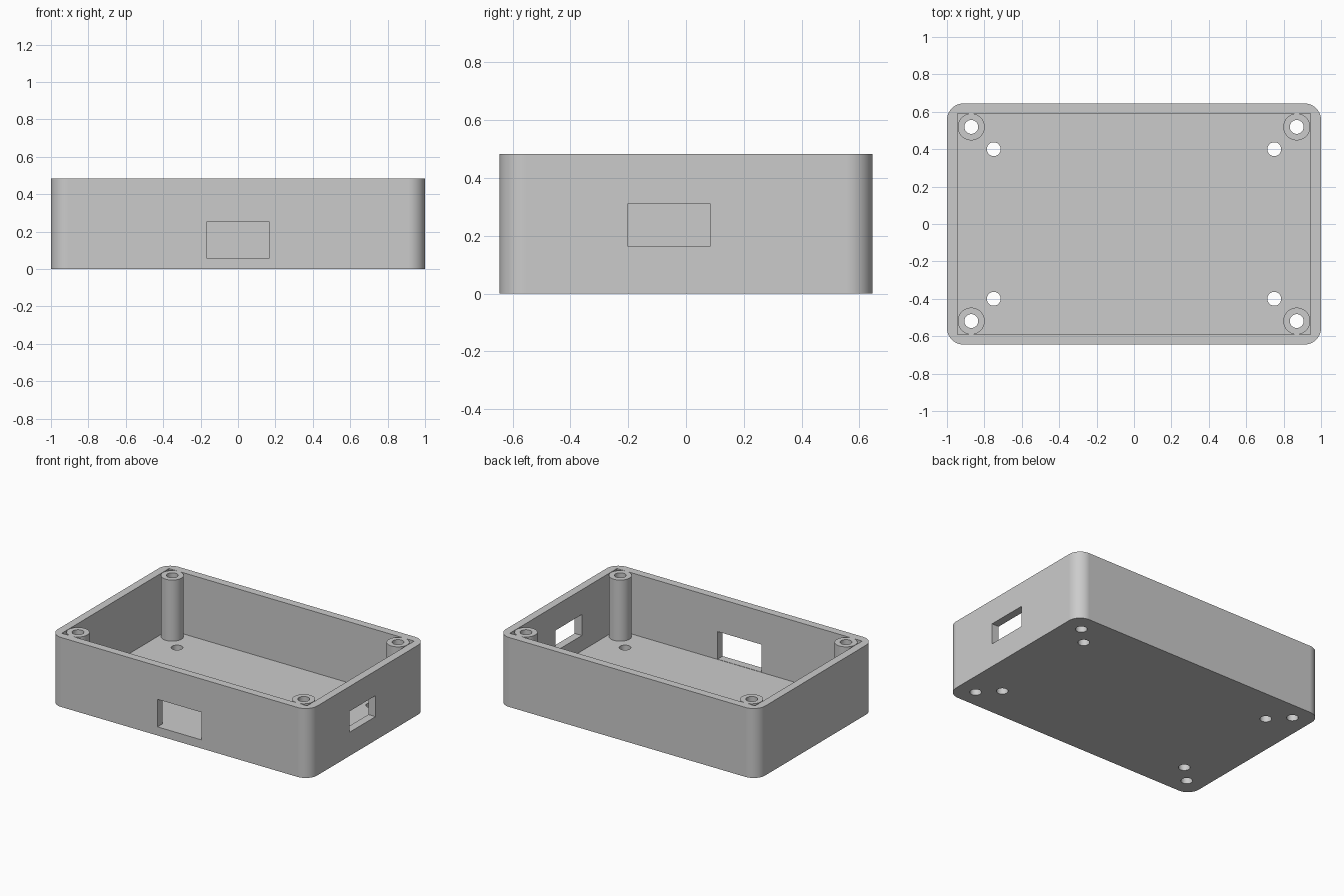
import bpy
import bmesh
import math

cube = bpy.data.objects.get("Cube")
if cube:
    bpy.data.objects.remove(cube, do_unlink=True)

# Overall sizes
HALF_X, HALF_Y, HEIGHT = 1.0, 0.645, 0.484
WALL, FLOOR, CORNER = 0.055, 0.058, 0.09
POST_X, POST_Y, POST_R = 0.87, 0.519, 0.072
MOUNT_X, MOUNT_Y, HOLE_R = 0.75, 0.40, 0.037

grey = bpy.data.materials.new("plain grey plastic")
grey.use_nodes = True
colour = (0.6, 0.6, 0.6, 1.0)
grey.diffuse_color = colour
grey.node_tree.nodes["Principled BSDF"].inputs["Base Color"].default_value = colour


def prism(name, outline, z0, z1):
    """Extrude a closed xy outline between two heights."""
    bm = bmesh.new()
    base = bm.faces.new([bm.verts.new((x, y, z0)) for x, y in outline])
    top = bmesh.ops.extrude_face_region(bm, geom=[base])
    verts = [v for v in top["geom"] if isinstance(v, bmesh.types.BMVert)]
    bmesh.ops.translate(bm, verts=verts, vec=(0, 0, z1 - z0))
    bmesh.ops.recalc_face_normals(bm, faces=bm.faces)
    mesh = bpy.data.meshes.new(name)
    bm.to_mesh(mesh)
    bm.free()
    mesh.materials.append(grey)
    obj = bpy.data.objects.new(name, mesh)
    bpy.context.collection.objects.link(obj)
    return obj


def box(name, x0, x1, y0, y1, z0, z1):
    return prism(name, [(x0, y0), (x1, y0), (x1, y1), (x0, y1)], z0, z1)


def cylinder(name, x, y, r, z0, z1, sides=48):
    turn = [2 * math.pi * i / sides for i in range(sides)]
    return prism(name, [(x + r * math.cos(a), y + r * math.sin(a)) for a in turn], z0, z1)


def rounded_outline(hx, hy, r, steps=16):
    points = []
    for quarter, (sx, sy) in enumerate([(1, 1), (-1, 1), (-1, -1), (1, -1)]):
        for i in range(steps + 1):
            a = math.pi / 2 * (quarter + i / steps)
            points.append((sx * (hx - r) + r * math.cos(a), sy * (hy - r) + r * math.sin(a)))
    return points


def apply(obj, mod):
    bpy.ops.object.select_all(action="DESELECT")
    bpy.context.view_layer.objects.active = obj
    obj.select_set(True)
    bpy.ops.object.modifier_apply(modifier=mod.name)


def cut(obj, cutter):
    cutter.hide_render = True
    mod = obj.modifiers.new("cut", "BOOLEAN")
    mod.operation, mod.solver, mod.object = "DIFFERENCE", "EXACT", cutter
    apply(obj, mod)
    bpy.data.objects.remove(cutter, do_unlink=True)


CORNERS = [(sx, sy) for sx in (-1, 1) for sy in (-1, 1)]

# Solid outer body with rounded vertical corners
body = prism("enclosure_body", rounded_outline(HALF_X, HALF_Y, CORNER), 0, HEIGHT)

# Cavity, leaving a screw post standing in each corner
ix, iy = HALF_X - WALL, HALF_Y - WALL
cavity = box("cavity_cutter", -ix, ix, -iy, iy, FLOOR, HEIGHT + 0.1)
for sx, sy in CORNERS:
    cut(cavity, cylinder("post_space", sx * POST_X, sy * POST_Y, POST_R, 0, HEIGHT + 0.2))
cut(body, cavity)

# Screw holes through the posts and mounting holes through the floor
for sx, sy in CORNERS:
    cut(body, cylinder("post_hole", sx * POST_X, sy * POST_Y, HOLE_R, -0.1, HEIGHT + 0.1))
    cut(body, cylinder("mount_hole", sx * MOUNT_X, sy * MOUNT_Y, HOLE_R, -0.1, HEIGHT + 0.1))

# Connector openings in the front wall and the +x wall
cut(body, box("front_opening", -0.169, 0.169, -HALF_Y - 0.1, -iy + 0.05, 0.06, 0.252))
cut(body, box("side_opening", ix - 0.05, HALF_X + 0.1, -0.203, 0.085, 0.165, 0.311))

# Smooth round surfaces, crisp edges, clean flat walls
bpy.ops.object.select_all(action="DESELECT")
body.select_set(True)
bpy.context.view_layer.objects.active = body
bpy.ops.object.shade_smooth_by_angle(angle=math.radians(30))
weighted = body.modifiers.new("flat walls", "WEIGHTED_NORMAL")
weighted.keep_sharp = True
